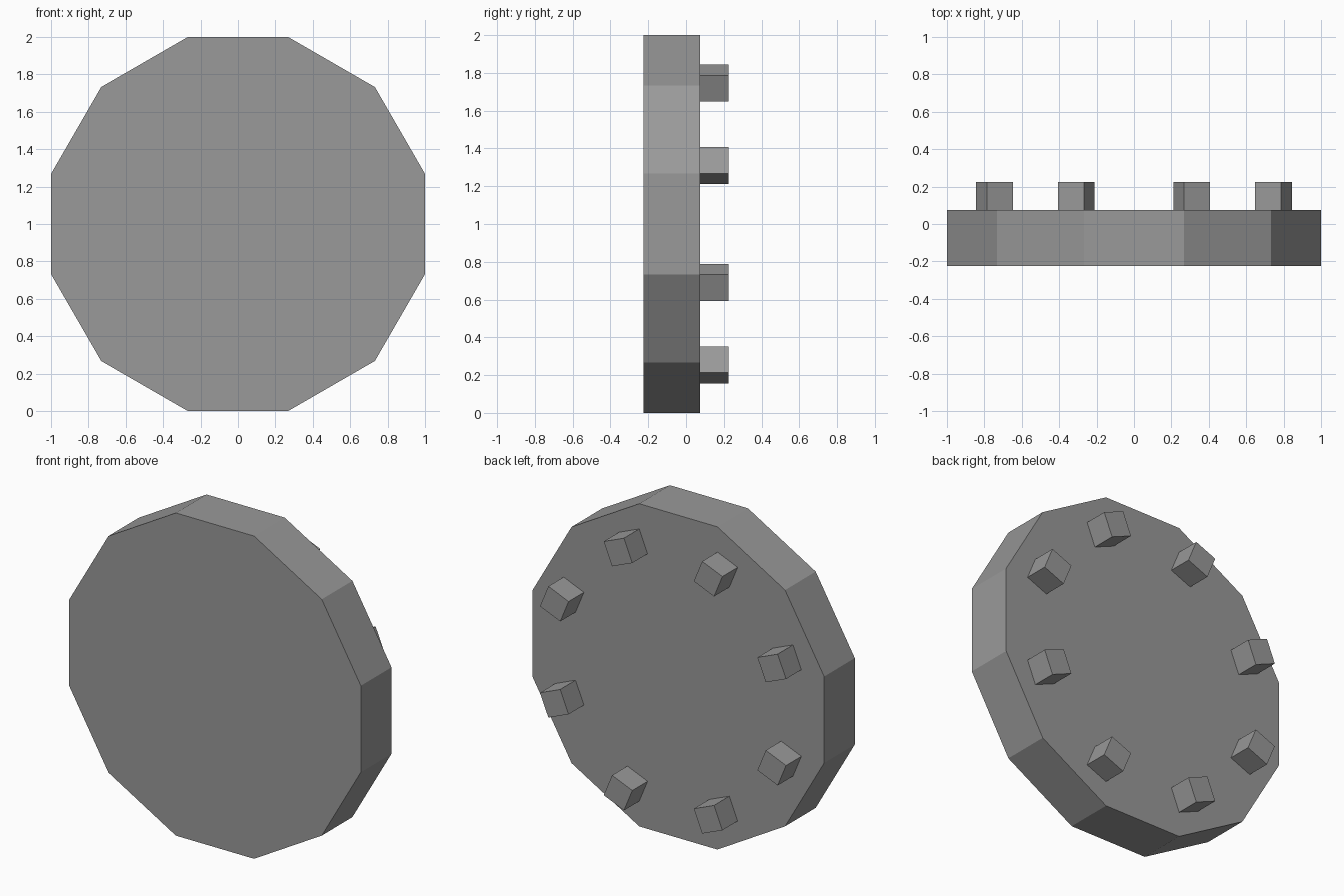
import bpy, bmesh, math
from mathutils import Matrix

if "Cube" in bpy.data.objects:
    bpy.data.objects.remove(bpy.data.objects["Cube"])

grey = bpy.data.materials.new("mid_grey")
grey.diffuse_color = (0.32, 0.32, 0.32, 1)
grey.use_nodes = True
grey.node_tree.nodes["Principled BSDF"].inputs["Base Color"].default_value = grey.diffuse_color


def finish(name, bm):
    mesh = bpy.data.meshes.new(name)
    bmesh.ops.recalc_face_normals(bm, faces=bm.faces)
    bm.to_mesh(mesh)
    bm.free()
    mesh.materials.append(grey)
    obj = bpy.data.objects.new(name, mesh)
    bpy.context.collection.objects.link(obj)
    return obj


# Twelve-sided disc, flat side up, with a flush central panel on the back
N = 12
apothem_to_radius = 1 / math.cos(math.pi / N)
bm = bmesh.new()
place = (Matrix.Translation((0, -0.075, 1))
         @ Matrix.Rotation(-math.pi / 2, 4, 'X')
         @ Matrix.Rotation(math.pi / N, 4, 'Z'))
bmesh.ops.create_cone(bm, cap_ends=True, segments=N, radius1=apothem_to_radius,
                      radius2=apothem_to_radius, depth=0.3, matrix=place)
back = max(bm.faces, key=lambda f: f.calc_center_median().y)
bmesh.ops.inset_region(bm, faces=[back], thickness=1 - 0.557, use_even_offset=True)
finish("disc", bm)

# Eight square studs in a ring on the back, each turned to face outward
for i in range(8):
    a = math.radians(22.5 + 45 * i)
    bm = bmesh.new()
    m = (Matrix.Translation((0.807 * math.cos(a), 0.15, 1 + 0.807 * math.sin(a)))
         @ Matrix.Rotation(-a, 4, 'Y'))
    bmesh.ops.create_cube(bm, size=0.15, matrix=m)
    finish(f"stud_{i + 1}", bm)
